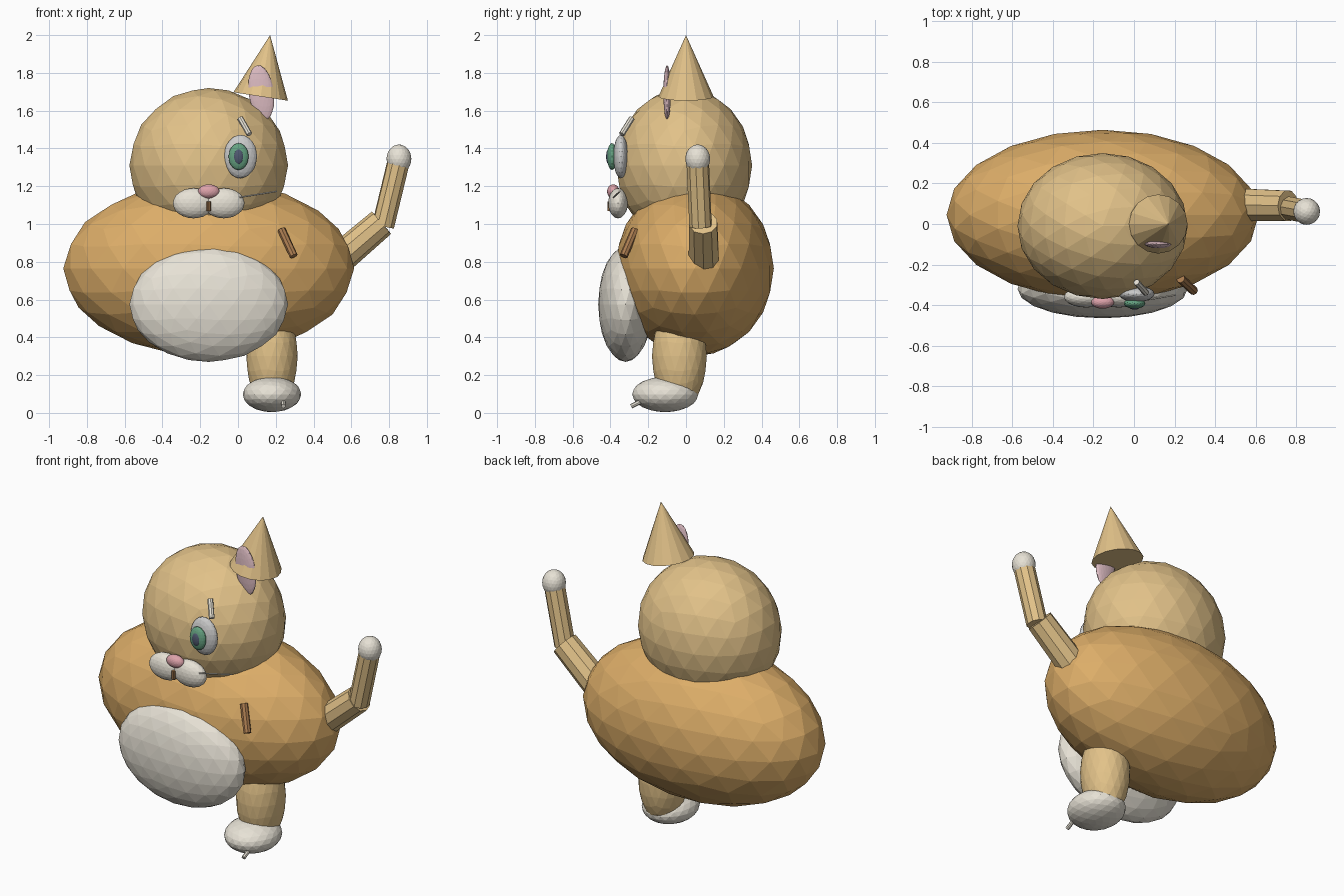
import bpy
from math import radians
from mathutils import Vector

if "Cube" in bpy.data.objects:
    bpy.data.objects.remove(bpy.data.objects["Cube"])


def material(name, color):
    m = bpy.data.materials.new(name)
    m.diffuse_color = (*color, 1)
    m.use_nodes = True
    m.node_tree.nodes["Principled BSDF"].inputs["Base Color"].default_value = m.diffuse_color
    return m


ORANGE = material("orange_fur", (0.72, 0.42, 0.14))
TAN = material("tan_fur", (0.76, 0.54, 0.25))
CREAM = material("cream_fur", (0.80, 0.76, 0.67))
PINK = material("pink_skin", (0.72, 0.36, 0.40))
PALE_PINK = material("pale_pink_skin", (0.72, 0.50, 0.54))
EYE_WHITE = material("eye_white", (0.58, 0.59, 0.60))
GREEN = material("iris_green", (0.13, 0.36, 0.22))
DARK = material("pupil_dark", (0.08, 0.10, 0.16))
BROWN = material("brown_stripe", (0.40, 0.20, 0.08))


def finish(name, mat):
    ob = bpy.context.object
    ob.name = name
    ob.data.materials.append(mat)
    return ob


def ball(name, center, radii, mat, rot=(0, 0, 0), sub=3):
    """Faceted ellipsoid."""
    bpy.ops.mesh.primitive_ico_sphere_add(
        subdivisions=sub, radius=1, location=center,
        rotation=[radians(a) for a in rot])
    bpy.context.object.scale = radii
    return finish(name, mat)


def rod(name, start, end, r1, r2, mat, sides=8):
    """Straight cylinder or cone between two points."""
    a, b = Vector(start), Vector(end)
    d = b - a
    bpy.ops.mesh.primitive_cone_add(
        vertices=sides, radius1=r1, radius2=r2, depth=d.length,
        location=(a + b) / 2, rotation=d.to_track_quat('Z', 'Y').to_euler())
    return finish(name, mat)


CX = -0.155  # middle line of the torso and head

# Torso and head
ball("body", (CX, 0.045, 0.765), (0.77, 0.42, 0.465), ORANGE)
ball("belly", (CX, -0.32, 0.575), (0.42, 0.145, 0.305), CREAM)
ball("head", (CX, -0.01, 1.31), (0.42, 0.36, 0.41), TAN)
rod("body_stripe", (0.23, -0.27, 0.97), (0.295, -0.33, 0.83), 0.022, 0.022, BROWN)

# Muzzle
for side, label in ((-1, "left"), (1, "right")):
    ball("muzzle_" + label, (CX + side * 0.08, -0.36, 1.11),
         (0.11, 0.052, 0.08), CREAM)
ball("nose", (CX, -0.385, 1.172), (0.057, 0.033, 0.038), PINK)
rod("mouth_line", (CX, -0.405, 1.12), (CX, -0.405, 1.07), 0.011, 0.011, BROWN)
rod("whisker", (0.0, -0.385, 1.14), (0.205, -0.35, 1.173), 0.004, 0.004, CREAM)

# Eye and brow
ball("eye", (0.013, -0.345, 1.357), (0.088, 0.04, 0.115), EYE_WHITE)
ball("iris", (0.003, -0.392, 1.357), (0.053, 0.026, 0.071), GREEN)
ball("pupil", (0.003, -0.408, 1.357), (0.027, 0.015, 0.042), DARK)
rod("brow", (0.012, -0.287, 1.56), (0.06, -0.34, 1.475), 0.016, 0.016, CREAM)

# Ear
rod("ear", (0.12, 0, 1.675), (0.17, 0, 2.0), 0.146, 0, TAN, 16)
ball("inner_ear", (0.123, -0.1, 1.695), (0.067, 0.02, 0.147), PALE_PINK,
     rot=(0, -8, 0))

# Raised arm
rod("upper_arm", (0.50, 0.095, 0.785), (0.76, 0.09, 1.007), 0.085, 0.078, TAN, 10)
rod("forearm", (0.768, 0.077, 0.99), (0.85, 0.062, 1.33), 0.06, 0.06, TAN, 10)
ball("hand", (0.852, 0.062, 1.345), (0.066, 0.066, 0.076), CREAM)

# Leg and foot
ball("leg", (0.18, -0.035, 0.30), (0.136, 0.145, 0.28), TAN)
ball("foot", (0.18, -0.11, 0.098), (0.155, 0.175, 0.094), CREAM)
rod("toe_line", (0.24, -0.24, 0.06), (0.24, -0.29, 0.035), 0.012, 0.012, CREAM)
